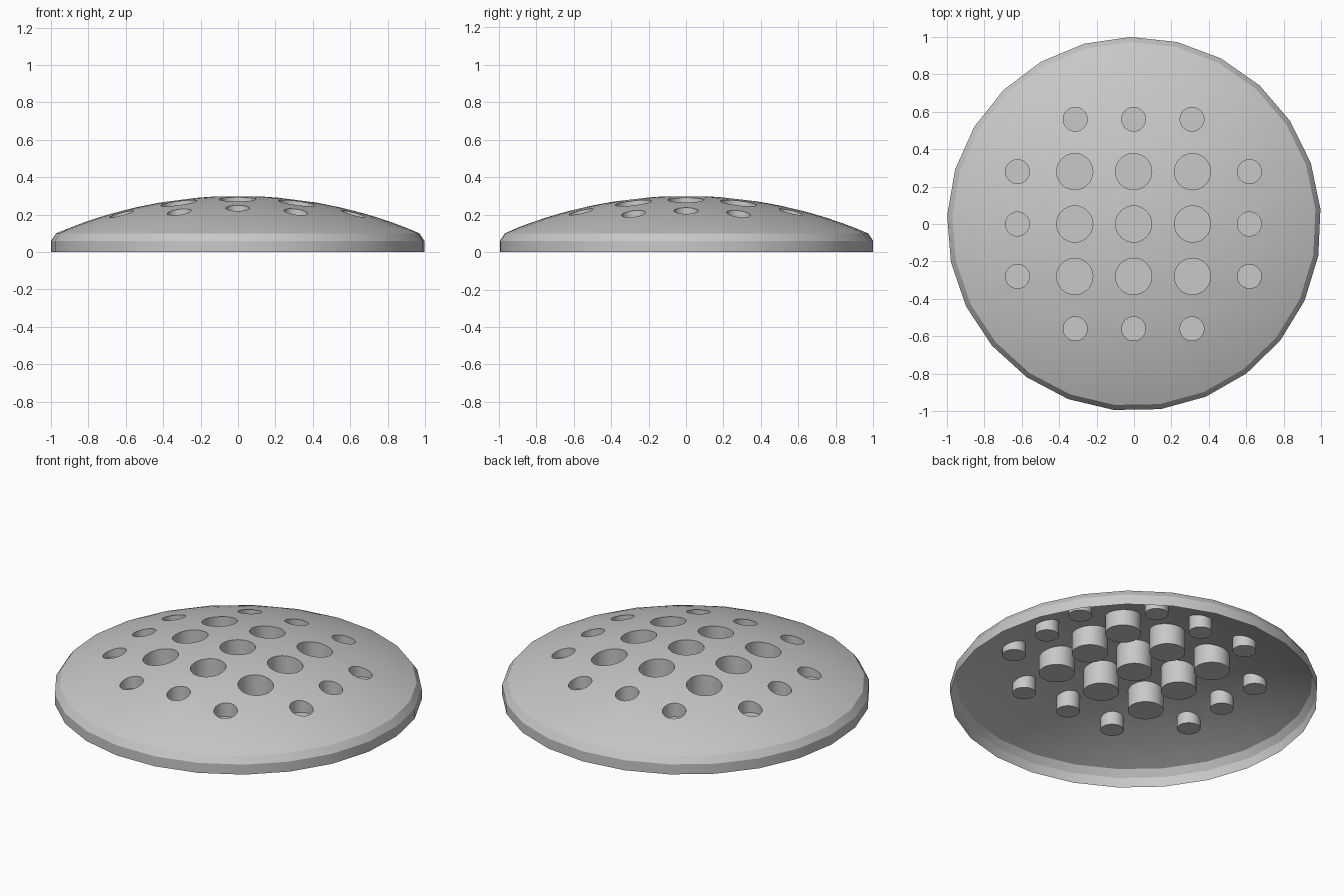
import bpy, bmesh
from math import cos, sin, tau, radians, hypot, sqrt
from mathutils import Vector
from mathutils.geometry import delaunay_2d_cdt

cube = bpy.data.objects.get("Cube")
if cube:
    bpy.data.objects.remove(cube, do_unlink=True)

SIDES, TURN = 25, radians(4.6)
EDGE_R, EDGE_Z, TOP_Z = 0.973, 0.1, 0.3
FLOOR_Z = 0.15
RISE = TOP_Z - EDGE_Z
SPHERE_R = (EDGE_R ** 2 + RISE ** 2) / (2 * RISE)

grey = bpy.data.materials.new("Plain grey")
grey.use_nodes = True
colour = (0.58, 0.58, 0.58, 1)
grey.diffuse_color = colour
grey.node_tree.nodes["Principled BSDF"].inputs["Base Color"].default_value = colour


def dome_z(x, y):
    return TOP_Z - SPHERE_R + sqrt(SPHERE_R ** 2 - x * x - y * y)


def circle(r, count, cx=0, cy=0, turn=0):
    return [Vector((cx + r * cos(turn + tau * i / count),
                    cy + r * sin(turn + tau * i / count))) for i in range(count)]


def lift(points, z=None):
    return [(p.x, p.y, dome_z(p.x, p.y) if z is None else z) for p in points]


def add_object(name, bm):
    mesh = bpy.data.meshes.new(name)
    bm.to_mesh(mesh)
    bm.free()
    mesh.materials.append(grey)
    obj = bpy.data.objects.new(name, mesh)
    bpy.context.collection.objects.link(obj)
    bpy.ops.object.select_all(action="DESELECT")
    obj.select_set(True)
    bpy.context.view_layer.objects.active = obj
    bpy.ops.object.shade_smooth_by_angle(angle=radians(30))
    return obj


def loft(bm, rings):
    """Join successive rings of points with quads and return the ring vertices."""
    rows = [[bm.verts.new(p) for p in ring] for ring in rings]
    for low, high in zip(rows, rows[1:]):
        n = len(low)
        for i in range(n):
            j = (i + 1) % n
            bm.faces.new((low[i], low[j], high[j], high[i]))
    return rows


# Hole layout: a 3 x 3 block of large holes with three small ones on each side
holes = []
for i in (-1, 0, 1):
    for j in (-1, 0, 1):
        holes.append(("large_cup", 0.315 * i - 0.002, 0.28 * j, 0.097))
    for side in (-1, 1):
        holes.append(("small_cup", 0.312 * i - 0.002, 0.56 * side, 0.064))
        holes.append(("small_cup", 0.62 * side - 0.003, 0.28 * i, 0.064))
HOLE_SIDES = 32

# Perforated dome skin, triangulated flat and lifted onto the sphere
points, edges = [], []
loops = [circle(EDGE_R, SIDES, turn=TURN)]
loops += [circle(r, HOLE_SIDES, x, y) for _, x, y, r in holes]
for loop in loops:
    start, n = len(points), len(loop)
    points += loop
    edges += [(start + k, start + (k + 1) % n) for k in range(n)]
for k in range(1, 13):
    for p in circle(0.075 * k, 6 * k if k < 8 else 50, turn=TURN):
        if all(hypot(p.x - x, p.y - y) > r + 0.02 for _, x, y, r in holes):
            points.append(p)
flat, _, tris, *_ = delaunay_2d_cdt(points, edges, [], 0, 1e-5)
bm = bmesh.new()
verts = [bm.verts.new(p) for p in lift(flat)]
for tri in tris:
    mid = sum((flat[k] for k in tri), Vector((0, 0))) / len(tri)
    if all(hypot(mid.x - x, mid.y - y) > r * 0.99 for _, x, y, r in holes):
        bm.faces.new([verts[k] for k in tri])
bmesh.ops.delete(bm, geom=[v for v in bm.verts if not v.link_faces], context="VERTS")
for face in bm.faces:
    face.normal_update()
    if face.normal.z < 0:
        face.normal_flip()
add_object("dome", bm)

# Rim: upright band and chamfer, open underneath
bm = bmesh.new()
profile = [(1.0, 0.0), (1.0, 0.06), (EDGE_R, EDGE_Z)]
loft(bm, [lift(circle(r, SIDES, turn=TURN), z) for r, z in profile])
add_object("rim", bm)

# Cups: straight walls from the dome down to a level floor
for name, x, y, r in holes:
    ring = circle(r, HOLE_SIDES, x, y)
    bm = bmesh.new()
    top, floor = loft(bm, [lift(ring), lift(ring, FLOOR_Z)])
    bm.faces.new(floor)
    add_object(name, bm)
